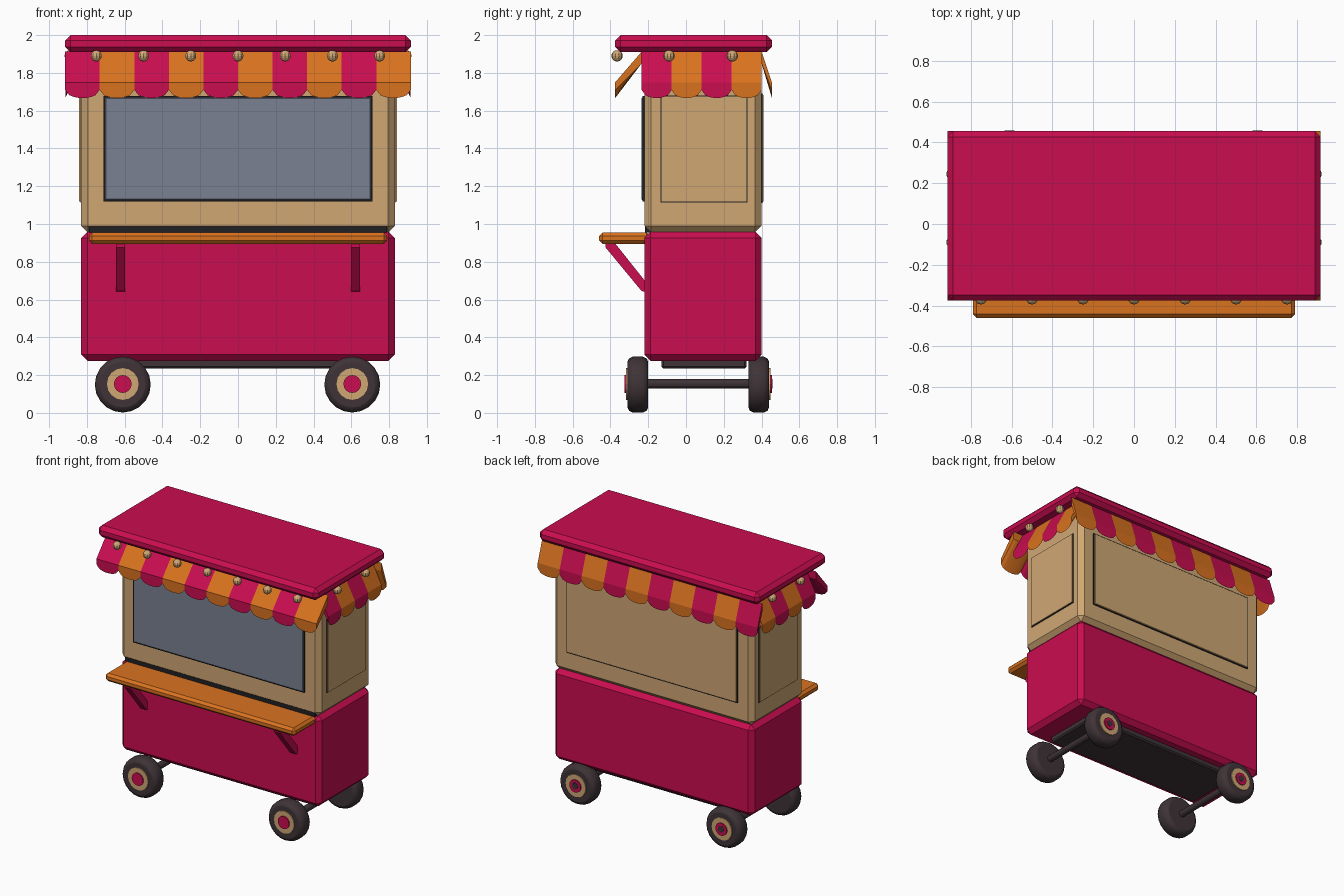
import bpy, bmesh, math
from mathutils import Vector

if "Cube" in bpy.data.objects:
    bpy.data.objects.remove(bpy.data.objects["Cube"])


def material(name, rgb):
    m = bpy.data.materials.new(name)
    m.diffuse_color = (*rgb, 1)
    m.use_nodes = True
    m.node_tree.nodes["Principled BSDF"].inputs["Base Color"].default_value = m.diffuse_color
    return m


CRIMSON = material("crimson", (0.59, 0.004, 0.08))
ORANGE = material("orange", (0.70, 0.17, 0.014))
TAN = material("tan", (0.63, 0.39, 0.175))
TYRE = material("dark_brown", (0.05, 0.034, 0.038))
GLASS = material("grey_blue", (0.195, 0.22, 0.285))
BLACK = material("near_black", (0.015, 0.014, 0.016))


def finish(name, bm, *mats):
    bmesh.ops.recalc_face_normals(bm, faces=bm.faces)
    me = bpy.data.meshes.new(name)
    bm.to_mesh(me)
    bm.free()
    for m in mats:
        me.materials.append(m)
    ob = bpy.data.objects.new(name, me)
    bpy.context.collection.objects.link(ob)
    return ob


def box(name, lo, hi, mat, bevel=0.0):
    """Chamfered box between two corners."""
    bm = bmesh.new()
    bmesh.ops.create_cube(bm, size=1)
    lo, hi = Vector(lo), Vector(hi)
    for v in bm.verts:
        v.co = (lo + hi) / 2 + v.co * (hi - lo)
    if bevel:
        bmesh.ops.bevel(bm, geom=bm.edges[:], offset=bevel, segments=1,
                        affect='EDGES')
    return finish(name, bm, mat)


def lathe_y(name, profile, x, z, mat, sides=16, smooth=False):
    """Solid of revolution about a y-parallel axis; profile is (radius, y)."""
    bm = bmesh.new()
    rings = [[bm.verts.new((x + r * math.cos(2 * math.pi * i / sides), y,
                            z + r * math.sin(2 * math.pi * i / sides)))
              for i in range(sides)] for r, y in profile]
    for a, b in zip(rings, rings[1:]):
        for i in range(sides):
            j = (i + 1) % sides
            bm.faces.new((a[i], a[j], b[j], b[i])).smooth = smooth
    bm.faces.new(rings[0])
    bm.faces.new(rings[-1])
    return finish(name, bm, mat)


def awning(name, start, end, outward, reach, count):
    """Striped sloping awning with a scalloped lower edge."""
    start, end, outward = Vector(start), Vector(end), Vector(outward)
    bm = bmesh.new()
    steps = 8
    for s in range(count):
        rows = []
        for i in range(steps + 1):
            t = i / steps
            p = start.lerp(end, (s + t) / count)
            drop = 0.043 * math.sqrt(max(0, 1 - (2 * t - 1) ** 2))
            q = p + outward * reach
            rows.append([bm.verts.new((c.x, c.y, z)) for c, z in
                         ((p, 1.912), (q, 1.75), (q, 1.71 - drop),
                          (p, 1.85))])
        faces = [bm.faces.new(rows[0]), bm.faces.new(rows[-1])]
        for a, b in zip(rows, rows[1:]):
            for k in range(4):
                n = (k + 1) % 4
                faces.append(bm.faces.new((a[k], a[n], b[n], b[k])))
        for f in faces:
            f.material_index = s % 2
    return finish(name, bm, CRIMSON, ORANGE)


# Cart body, cabin and roof
box("lower_body", (-0.83, -0.22, 0.275), (0.83, 0.40, 0.96), CRIMSON, 0.033)
box("cabin", (-0.83, -0.22, 0.955), (0.83, 0.40, 1.925), TAN, 0.035)
box("roof", (-0.915, -0.375, 1.91), (0.915, 0.455, 2.0), CRIMSON, 0.028)
box("chassis", (-0.66, -0.13, 0.235), (0.66, 0.32, 0.30), TYRE, 0.01)
box("counter_seal", (-0.79, -0.216, 0.955), (0.79, -0.17, 0.988), BLACK)

# Serving window and wall panels
box("window_frame", (-0.712, -0.229, 1.12), (0.712, -0.21, 1.677), BLACK)
box("window", (-0.705, -0.236, 1.127), (0.705, -0.21, 1.67), GLASS, 0.005)
box("back_panel_trim", (-0.712, 0.39, 1.11), (0.712, 0.405, 1.692), BLACK)
box("back_panel", (-0.705, 0.39, 1.117), (0.705, 0.411, 1.685), TAN, 0.003)
for s, side in ((-1, "left"), (1, "right")):
    for part, mat, g, d in (("panel_trim", BLACK, 0.005, 0.835),
                            ("panel", TAN, 0, 0.841)):
        xs = sorted((s * 0.82, s * d))
        box(f"{side}_{part}", (xs[0], -0.13 - g, 1.12 - g),
            (xs[1], 0.32 + g, 1.675 + g), mat)

# Counter and its diagonal brackets
box("counter", (-0.79, -0.46, 0.895), (0.79, -0.19, 0.955), ORANGE, 0.018)
for x in (-0.622, 0.622):
    bm = bmesh.new()
    outline = ((-0.21, 0.64), (-0.21, 0.69), (-0.375, 0.897),
               (-0.425, 0.897), (-0.425, 0.875), (-0.235, 0.645))
    ends = [[bm.verts.new((x + dx, y, z)) for y, z in outline]
            for dx in (-0.025, 0.025)]
    for e in ends:
        bm.faces.new(e)
    for i in range(6):
        j = (i + 1) % 6
        bm.faces.new((ends[0][i], ends[0][j], ends[1][j], ends[1][i]))
    finish("counter_bracket", bm, CRIMSON)

# Awnings on all four sides
awning("front_awning", (-0.915, -0.235, 0), (0.915, -0.235, 0), (0, -1, 0), 0.14, 10)
awning("back_awning", (-0.915, 0.40, 0), (0.915, 0.40, 0), (0, 1, 0), 0.055, 10)
for s, side in ((-1, "left"), (1, "right")):
    awning(f"{side}_awning", (s * 0.83, -0.235, 0), (s * 0.83, 0.40, 0),
           (s, 0, 0), 0.084, 4)

# String of round bulbs under the roof edge
bulbs = [(i * 0.25, -0.365) for i in range(-3, 4)]
bulbs += [(s * 0.89, y) for s in (-1, 1) for y in (-0.09, 0.245)]
for x, y in bulbs:
    bm = bmesh.new()
    bmesh.ops.create_uvsphere(bm, u_segments=10, v_segments=8, radius=0.03)
    bmesh.ops.translate(bm, verts=bm.verts, vec=(x, y, 1.89))
    finish("bulb", bm, TAN)

# Wheels with hubs, and axles
for x in (-0.61, 0.605):
    lathe_y("axle", [(0.025, -0.30), (0.025, 0.457)], x, 0.155, TYRE, 12)
    for y_in, y_out in ((-0.20, -0.31), (0.33, 0.44)):
        d = math.copysign(1, y_out)
        tyre = [(0.12, y_in), (0.138, y_in + d * 0.008),
                (0.148, y_in + d * 0.028), (0.148, y_out - d * 0.028),
                (0.138, y_out - d * 0.008), (0.12, y_out)]
        lathe_y("tyre", tyre, x, 0.15, TYRE, 20, True)
        lathe_y("wheel_disc", [(0.084, y_out - d * 0.02),
                               (0.084, y_out + d * 0.007)], x, 0.153, TAN)
        lathe_y("hub_cap", [(0.047, y_out), (0.047, y_out + d * 0.015)],
                x, 0.153, CRIMSON)
